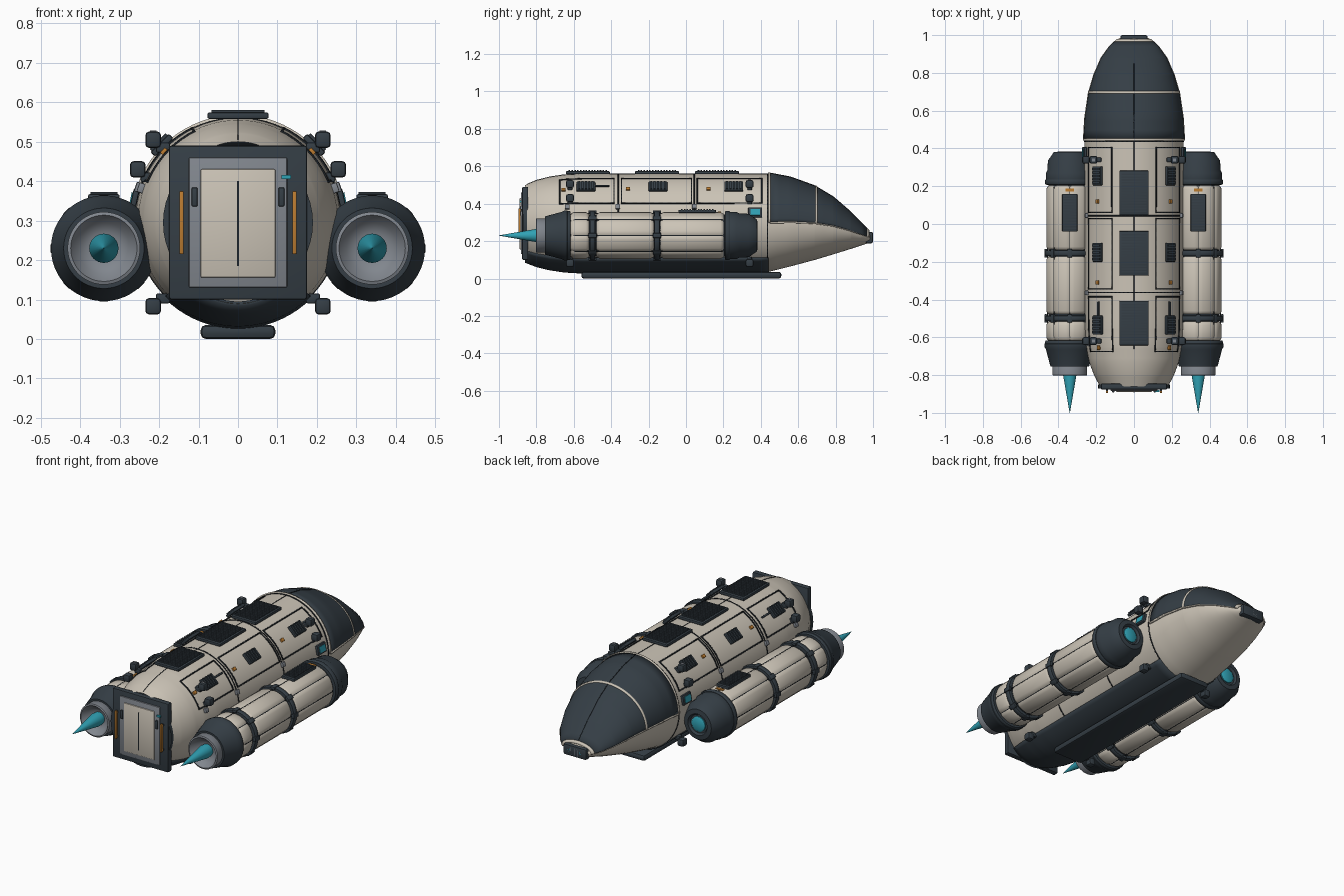
import bpy, bmesh
from math import sin, cos, pi, radians, ceil
from mathutils import Matrix, Vector

if "Cube" in bpy.data.objects:
    bpy.data.objects.remove(bpy.data.objects["Cube"])


def material(name, rgb):
    m = bpy.data.materials.new(name)
    m.use_nodes = True
    m.diffuse_color = (*rgb, 1)
    m.node_tree.nodes["Principled BSDF"].inputs["Base Color"].default_value = (*rgb, 1)
    return m


CREAM = material("warm white paint", (0.60, 0.55, 0.47))
DARK = material("dark slate", (0.035, 0.048, 0.06))
BLACK = material("seam black", (0.012, 0.016, 0.02))
GREY = material("steel grey", (0.22, 0.24, 0.27))
TEAL = material("teal glow", (0.03, 0.36, 0.46))
ORANGE = material("amber", (0.50, 0.20, 0.03))

# Hull stations: y, half width, top z, bottom z
STATIONS = [(-0.86, 0.18, 0.50, 0.09), (-0.80, 0.212, 0.525, 0.067), (-0.73, 0.238, 0.543, 0.05),
            (-0.65, 0.253, 0.555, 0.038), (-0.55, 0.26, 0.56, 0.032), (0.44, 0.262, 0.56, 0.035),
            (0.56, 0.255, 0.537, 0.065), (0.69, 0.236, 0.49, 0.10), (0.79, 0.207, 0.43, 0.13),
            (0.88, 0.168, 0.352, 0.158), (0.94, 0.125, 0.29, 0.178), (0.985, 0.077, 0.246, 0.192)]


def hull_point(y, a, lift=0.0):
    for p, q in zip(STATIONS, STATIONS[1:]):
        if y <= q[0]:
            break
    t = (y - p[0]) / (q[0] - p[0])
    w, top, bot = (p[i] + (q[i] - p[i]) * t for i in (1, 2, 3))
    return Vector(((w + lift) * cos(a), y, (top + bot) / 2 + ((top - bot) / 2 + lift) * sin(a)))


def finish(name, bm, mat, smooth=True, matrix=None):
    mesh = bpy.data.meshes.new(name)
    if matrix:
        bm.transform(matrix)
    bm.to_mesh(mesh)
    bm.free()
    mesh.materials.append(mat)
    if smooth:
        mesh.shade_smooth()
        mesh.set_sharp_from_angle(angle=radians(35))
    ob = bpy.data.objects.new(name, mesh)
    bpy.context.collection.objects.link(ob)
    return ob


def patch(name, y0, y1, a0, a1, mat, lift=0.004, thick=0.006):
    """Shell that follows the hull between two stations and two angles in degrees."""
    n = max(1, ceil((y1 - y0) / 0.05))
    ys = sorted({y0 + (y1 - y0) * i / n for i in range(n + 1)} | {s[0] for s in STATIONS if y0 < s[0] < y1})
    m = max(1, ceil((a1 - a0) / 5))
    bm = bmesh.new()
    rows = [[bm.verts.new(hull_point(y, radians(a0 + (a1 - a0) * j / m), lift)) for j in range(m + 1)] for y in ys]
    for r, s in zip(rows, rows[1:]):
        for j in range(m):
            bm.faces.new((r[j], s[j], s[j + 1], r[j + 1]))
    if a1 - a0 == 360:
        bmesh.ops.remove_doubles(bm, verts=bm.verts, dist=0.0001)
    ob = finish(name, bm, mat)
    if thick:
        mod = ob.modifiers.new("thickness", "SOLIDIFY")
        mod.thickness, mod.offset = thick, -1
    return ob


def add_box(bm, loc, size, bevel=0.0):
    part = bmesh.new()
    bmesh.ops.create_cube(part, size=1, matrix=Matrix.Translation(loc) @ Matrix.Diagonal((*size, 1)))
    if bevel:
        bmesh.ops.bevel(part, geom=part.edges[:], offset=bevel, segments=2, affect='EDGES', profile=0.5)
    tmp = bpy.data.meshes.new("part")
    part.to_mesh(tmp)
    part.free()
    bm.from_mesh(tmp)
    bpy.data.meshes.remove(tmp)


def box(name, loc, size, mat, bevel=0.0, matrix=None):
    bm = bmesh.new()
    add_box(bm, loc, size, bevel)
    return finish(name, bm, mat, matrix=matrix)


def on_hull(y, deg, lift=0.0):
    a = radians(deg)
    return Matrix.Translation(hull_point(y, a, lift)) @ Matrix.Rotation(pi / 2 - a, 4, 'Y')


def vent(name, matrix, width, length, count):
    box(name + "_frame", (0, 0, 0.004), (width, length, 0.016), DARK, 0.004, matrix)
    bm = bmesh.new()
    step = length * 0.9 / count
    for i in range(count):
        add_box(bm, (0, (i - (count - 1) / 2) * step, 0.013), (width * 0.86, step * 0.55, 0.01))
    finish(name + "_slats", bm, DARK, matrix=matrix)


def lathe(name, centre, profile, mat, steps=48, grooves=0):
    """Revolve (radius, y) points about the y direction, with optional lengthwise grooves."""
    bm = bmesh.new()
    rings = []
    for r, y in profile:
        ring = []
        for k in range(steps):
            a = 2 * pi * k / steps
            rr = r - (0.006 if grooves and k % (steps // grooves) == 0 else 0)
            ring.append(bm.verts.new((centre[0] + rr * cos(a), y, centre[1] + rr * sin(a))))
        rings.append(ring)
    for r, s in zip(rings, rings[1:]):
        for k in range(steps):
            bm.faces.new((r[k], s[k], s[(k + 1) % steps], r[(k + 1) % steps]))
    bm.faces.new(rings[0])
    bm.faces.new(rings[-1])
    bmesh.ops.recalc_face_normals(bm, faces=bm.faces)
    return finish(name, bm, mat)


# Hull, belly shield, canopy and skid
patch("hull", -0.86, 0.985, 0, 360, CREAM, lift=0, thick=0)
patch("belly_shield", -0.86, 0.44, 225, 315, DARK, 0.006, 0.012)
patch("canopy", 0.45, 0.975, 0, 180, DARK, 0.006, 0.01)
patch("canopy_arch", 0.693, 0.703, 0, 180, CREAM, 0.01, 0.01)
patch("canopy_rear_rim", 0.442, 0.452, 0, 180, CREAM, 0.009, 0.01)
patch("canopy_front_rim", 0.968, 0.98, 0, 180, CREAM, 0.009, 0.01)
patch("canopy_centre_seam", 0.45, 0.97, 89.6, 90.4, BLACK, 0.008)
for a in (-1, 179):
    patch("canopy_sill", 0.45, 0.97, a, a + 2, CREAM, 0.009, 0.01)
box("belly_skid", (0, -0.025, 0.018), (0.19, 1.07, 0.036), DARK, 0.014)
for y in (0.436, 0.044, -0.362):
    patch("hull_seam", y - 0.003, y + 0.003, -45, 225, BLACK, 0.002)
patch("spine_seam", -0.85, 0.44, 89.7, 90.3, BLACK, 0.002)

# Nose sensor block
box("nose_block", (0, 0.98, 0.219), (0.145, 0.04, 0.062), DARK, 0.01)
for x in (-0.045, 0.045):
    box("nose_light", (x, 0.998, 0.222), (0.03, 0.004, 0.02), TEAL)
for i in range(5):
    box("nose_grille_bar", ((i - 2) * 0.011, 0.998, 0.219), (0.005, 0.004, 0.04), GREY)

# Spine vents
for y in (0.165, -0.155, -0.525):
    vent("spine_vent", Matrix.Translation((0, y, 0.562)), 0.155, 0.235, 14)

# Rear hatch
lathe("rear_cap", (0, 0.295), [(0.19, -0.87), (0.19, -0.85)], DARK)
box("hatch_surround", (0, -0.86, 0.295), (0.35, 0.032, 0.39), DARK, 0.006)
box("hatch_frame", (0, -0.876, 0.295), (0.25, 0.014, 0.33), GREY, 0.005)
box("hatch_door", (0, -0.883, 0.293), (0.19, 0.012, 0.275), CREAM, 0.004)
box("hatch_slit", (0, -0.889, 0.293), (0.005, 0.004, 0.215), BLACK)
box("hatch_status_light", (0.122, -0.885, 0.411), (0.024, 0.01, 0.01), TEAL)
for s in (1, -1):
    box("hatch_handle", (s * 0.143, -0.89, 0.295), (0.011, 0.012, 0.16), ORANGE, 0.003)
    for z in (0.225, 0.365):
        box("handle_mount", (s * 0.143, -0.88, z), (0.009, 0.02, 0.012), DARK)
    box("hatch_latch", (s * 0.11, -0.885, 0.36), (0.015, 0.012, 0.048), DARK, 0.003)

for s, side in ((1, "left_"), (-1, "right_")):
    def deg(a):
        return a if s > 0 else 180 - a

    def side_patch(name, y0, y1, a0, a1, mat, lift=0.004):
        patch(side + name, y0, y1, *sorted((deg(a0), deg(a1))), mat, lift)

    # Flank panels with outlines, vents and tags
    for y0, y1, vy in ((0.06, 0.405, 0.255), (-0.345, 0.03, -0.15), (-0.675, -0.385, -0.535)):
        side_patch("panel_edge_low", y0, y1, 23, 24.3, BLACK)
        side_patch("panel_edge_high", y0, y1, 63, 64.3, BLACK)
        for y in (y0, y1):
            side_patch("panel_edge_end", y - 0.003, y + 0.003, 23, 64.3, BLACK)
        vent(side + "flank_vent", on_hull(vy, deg(45), 0.008), 0.065, 0.1, 5)
    for y in (0.12, -0.31, -0.655):
        box(side + "amber_tag", (0, 0, 0), (0.018, 0.022, 0.012), ORANGE, 0.002, on_hull(y, deg(43), 0.004))
    box(side + "grab_rail", (0, 0, 0.008), (0.01, 0.08, 0.01), DARK, 0.003, on_hull(-0.45, deg(46), 0.004))
    for y in (0.045, -0.365, -0.635):
        box(side + "bracket", (0, 0, 0), (0.025, 0.024, 0.02), GREY, 0.003, on_hull(y, deg(19), 0.004))
    box(side + "window_frame", (0, 0, 0), (0.055, 0.075, 0.016), DARK, 0.005, on_hull(0.37, deg(12), 0.006))
    box(side + "window", (0, 0, 0.008), (0.034, 0.05, 0.006), TEAL, 0, on_hull(0.37, deg(12), 0.006))

    # Steering thruster blocks
    for y in (0.34, -0.62):
        for x, z in ((0.215, 0.505), (0.254, 0.43), (0.215, 0.083)):
            box(side + "thruster", (s * x, y, z), (0.04, 0.042, 0.042), DARK, 0.01)
            box(side + "thruster_stem", (s * (x - 0.025), y, z - 0.02 if z > 0.3 else z + 0.02),
                (0.035, 0.025, 0.025), DARK, 0.004)
        box(side + "thruster_port", (s * 0.215, y, 0.526), (0.016, 0.016, 0.006), GREY)

    # Engine pod
    c = (s * 0.34, 0.23)
    lathe(side + "pod_core", c, [(0.112, -0.65), (0.112, 0.23)], DARK)
    for y0, y1 in ((-0.14, 0.205), (-0.48, -0.17), (-0.62, -0.515)):
        lathe(side + "pod_shell", c, [(0.108, y0), (0.118, y0 + 0.006), (0.125, y0 + 0.02),
                                      (0.125, y1 - 0.02), (0.118, y1 - 0.006), (0.108, y1)], CREAM, 64, 8)
    for k in range(8):
        a = k * pi / 4
        turn = Matrix.Translation((c[0], 0, c[1])) @ Matrix.Rotation(pi / 2 - a, 4, 'Y')
        box(side + "pod_seam", (0, -0.2, 0.118), (0.004, 0.79, 0.006), BLACK, 0, turn)
        for y in (-0.155, -0.5):
            box(side + "band_clamp", (0, y, 0.127), (0.026, 0.045, 0.016), DARK, 0.004, turn)
    for y in (-0.155, -0.5, -0.632, 0.222):
        lathe(side + "pod_band", c, [(0.11, y - 0.015), (0.128, y - 0.014), (0.132, y - 0.008),
                                     (0.132, y + 0.008), (0.128, y + 0.014), (0.11, y + 0.015)], DARK)
    lathe(side + "pod_nose", c, [(0.12, 0.21), (0.126, 0.23), (0.126, 0.27), (0.118, 0.285), (0.116, 0.335),
                                 (0.085, 0.38), (0.06, 0.383), (0.052, 0.37)], DARK)
    lathe(side + "pod_nose_light", c, [(0.042, 0.365), (0.042, 0.376), (0.03, 0.382)], TEAL, 32)
    lathe(side + "pod_tail", c, [(0.118, -0.62), (0.134, -0.635), (0.134, -0.65), (0.126, -0.665),
                                 (0.102, -0.755), (0.08, -0.755)], DARK)
    lathe(side + "nozzle", c, [(0.085, -0.74), (0.092, -0.755), (0.092, -0.80), (0.084, -0.803),
                               (0.065, -0.775), (0.04, -0.76)], GREY)
    lathe(side + "exhaust_flame", c, [(0.034, -0.755), (0.037, -0.79), (0.0008, -1.0)], TEAL, 32)
    vent(side + "pod_vent", Matrix.Translation((c[0], 0.06, 0.355)), 0.08, 0.2, 12)
    box(side + "pod_tag", (c[0], 0.18, 0.353), (0.045, 0.016, 0.008), ORANGE)

    # Pylons joining pod and hull
    for y in (0.1, -0.33):
        box(side + "pylon", (s * 0.245, y, 0.24), (0.06, 0.14, 0.06), DARK, 0.008)
